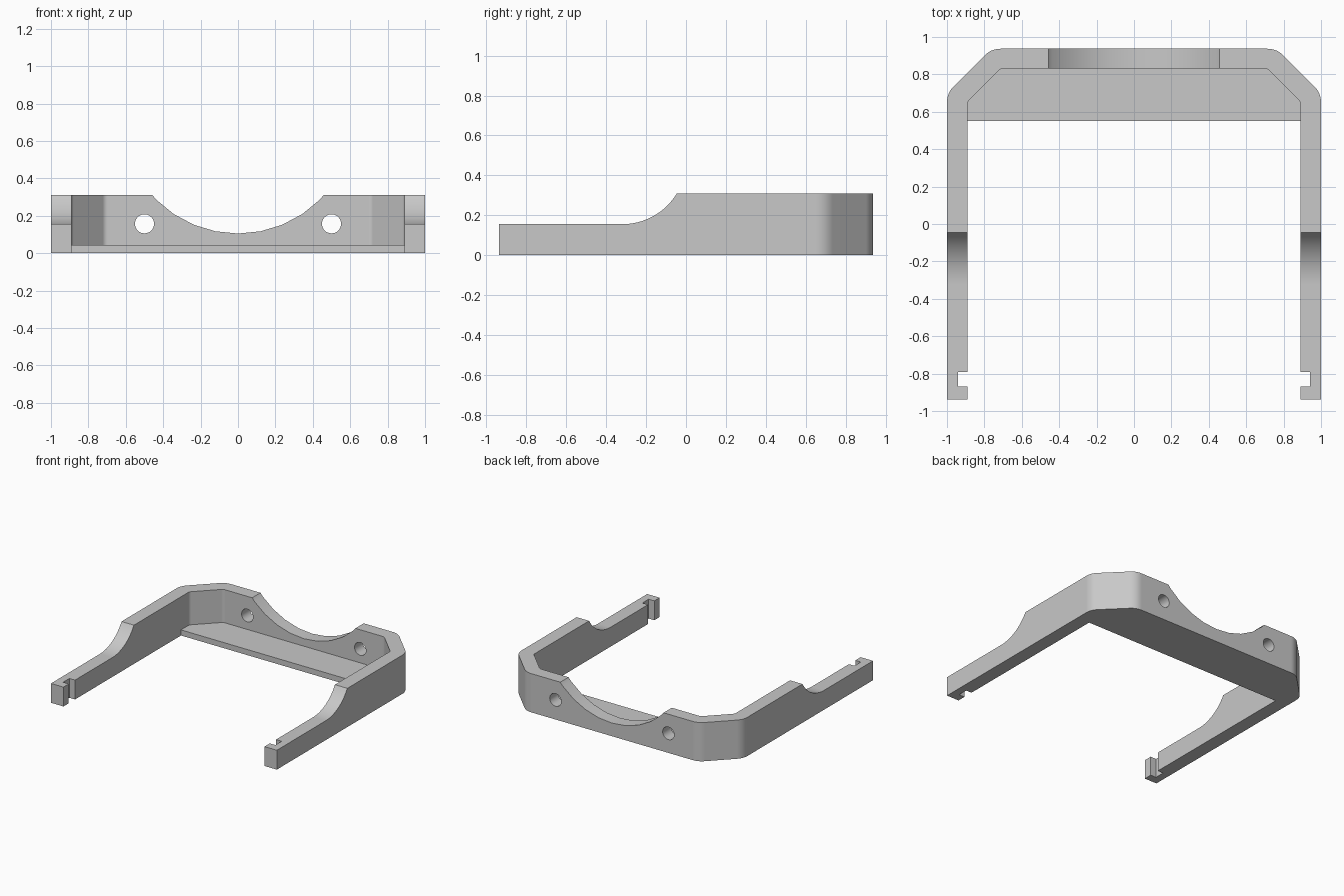
import bpy
import bmesh
import math
from mathutils import Vector

cube = bpy.data.objects.get("Cube")
if cube:
    bpy.data.objects.remove(cube, do_unlink=True)

grey = bpy.data.materials.new("light_grey")
grey.use_nodes = True
COLOUR = (0.58, 0.58, 0.58, 1)
grey.diffuse_color = COLOUR
grey.node_tree.nodes["Principled BSDF"].inputs["Base Color"].default_value = COLOUR

HEIGHT, BACK, FRONT = 0.31, 0.937, -0.937
INNER = 0.89
LEDGE = 0.045


def prism(name, outline, to_3d, low, high):
    """Extrude a 2D outline between two depths; to_3d places each point."""
    bm = bmesh.new()
    rings = [[bm.verts.new(to_3d(p[0], p[1], d)) for p in outline] for d in (low, high)]
    bm.faces.new(rings[0])
    bm.faces.new(rings[1])
    n = len(outline)
    for i in range(n):
        j = (i + 1) % n
        bm.faces.new((rings[0][i], rings[0][j], rings[1][j], rings[1][i]))
    bmesh.ops.recalc_face_normals(bm, faces=bm.faces)
    mesh = bpy.data.meshes.new(name)
    bm.to_mesh(mesh)
    bm.free()
    mesh.materials.append(grey)
    obj = bpy.data.objects.new(name, mesh)
    bpy.context.collection.objects.link(obj)
    return obj


def along_x(a, b, d):
    return (d, a, b)


def along_y(a, b, d):
    return (a, d, b)


def along_z(a, b, d):
    return (a, b, d)


def rounded(before, corner, after, tangent, steps=8):
    """Points of a rounded corner."""
    c = Vector(corner)
    a = c + (Vector(before) - c).normalized() * tangent
    b = c + (Vector(after) - c).normalized() * tangent
    return [a.lerp(c, t).lerp(c.lerp(b, t), t) for t in (i / steps for i in range(steps + 1))]


def housing(half_width, back, chamfer, front, tangent):
    """Symmetric outline with two chamfered, rounded back corners."""
    start = (half_width, front)
    low = (half_width, chamfer - half_width)
    high = (chamfer - back, back)
    half = [Vector(start)] + rounded(start, low, high, tangent)
    half += rounded(low, high, (0, back), tangent)
    return half + [Vector((-p.x, p.y)) for p in reversed(half)]


def circle(x, z, radius, count):
    return [(x + radius * math.sin(math.tau * i / count),
             z - radius * math.cos(math.tau * i / count)) for i in range(count)]


def cut(target, cutter):
    cutter.hide_render = True
    mod = target.modifiers.new("cut", 'BOOLEAN')
    mod.operation = 'DIFFERENCE'
    mod.solver = 'EXACT'
    mod.object = cutter
    bpy.context.view_layer.objects.active = target
    bpy.ops.object.modifier_apply(modifier=mod.name)
    bpy.data.objects.remove(cutter, do_unlink=True)


# Solid body with chamfered back corners
frame = prism("bracket_frame", housing(1, BACK, 1.70, FRONT, 0.05), along_z, 0, HEIGHT)

# Opening between the arms, leaving a thin ledge at the back
opening = [(-INNER, -2), (INNER, -2), (INNER, 0.55), (-INNER, 0.55)]
cut(frame, prism("arm_opening", opening, along_z, -1, 1))
cut(frame, prism("inner_pocket", housing(INNER, 0.832, 1.544, -2, 0.015), along_z, LEDGE, 1))

# Lowered front arms with a curved step
RADIUS, ARM, CURVE_Y = 0.321, 0.155, -0.32
step = [(-2, 1), (-2, ARM)]
sweep = math.acos(1 - (HEIGHT - ARM) / RADIUS)
for i in range(17):
    a = sweep * i / 16
    step.append((CURVE_Y + RADIUS * math.sin(a), ARM + RADIUS * (1 - math.cos(a))))
step.append((step[-1][0], 1))
cut(frame, prism("arm_step", step, along_x, -2, 2))

# Scalloped back wall
SCALLOP = 0.619
cut(frame, prism("back_scallop", circle(0, 0.105 + SCALLOP, SCALLOP, 32), along_y, 0.6, 1.5))

# Mounting holes and end notches on both sides
for side in (-1, 1):
    cut(frame, prism("screw_hole", circle(side * 0.5, 0.157, 0.051, 32), along_y, 0.6, 1.5))
    notch = [(side * x, y) for x, y in ((0.7, -0.87), (0.94, -0.87), (0.94, -0.79), (0.7, -0.79))]
    cut(frame, prism("end_notch", notch, along_z, -1, 1))

# Smooth curves, crisp edges
bpy.ops.object.select_all(action='DESELECT')
frame.select_set(True)
bpy.context.view_layer.objects.active = frame
bpy.ops.object.shade_smooth_by_angle(angle=math.radians(25))
weighted = frame.modifiers.new("weighted_normals", 'WEIGHTED_NORMAL')
weighted.keep_sharp = True
